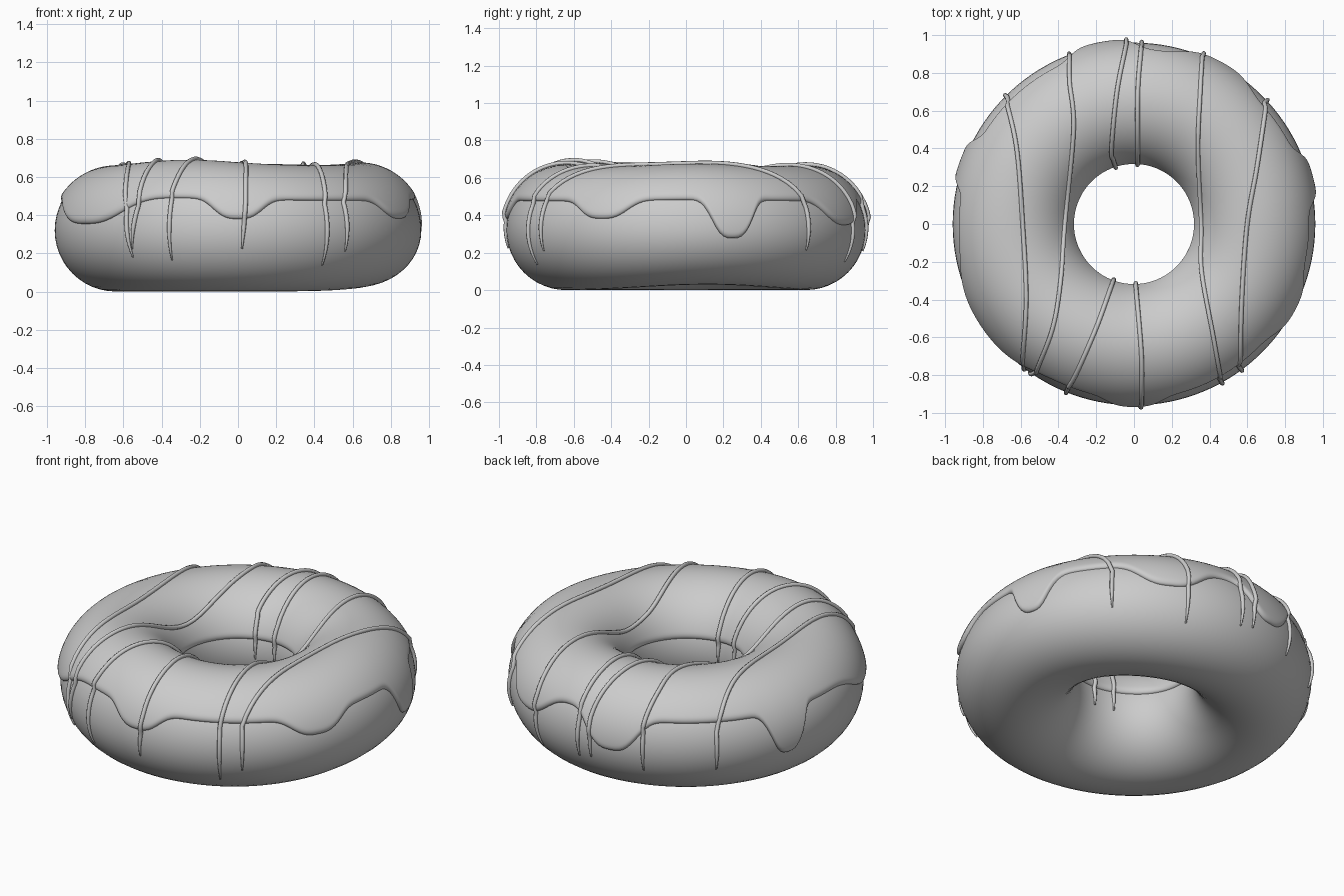
import bpy
import bmesh
from math import sin, cos, pi, atan2, acos, asin, hypot, exp, sqrt, degrees, radians
from mathutils import Vector

cube = bpy.data.objects.get("Cube")
if cube:
    bpy.data.objects.remove(cube)

RING = 0.64       # radius of the ring's centre line
WIDE = 0.32       # half width of the dough
TALL = 0.32       # half height of the dough
ICING = 0.02      # icing thickness

# Swells and drips around the ring: (angle in degrees, half width, amount)
DRIPS = [(270, 9, .105), (332, 10, .1), (15, 7.5, .215), (62, 12, .135),
         (100, 10, .19), (160, 7, .245), (214, 19, .13)]
SWELLS = [(246, 32, .03), (5, 28, .016), (80, 25, .008)]
LIFTS = [(10, 40, .03)]


def sum_bumps(bumps, theta, power):
    total = 0
    for angle, width, amount in bumps:
        d = (degrees(theta) - angle + 180) % 360 - 180
        total += amount * exp(-abs(d / width) ** power)
    return total


def surface(theta, phi, offset=0):
    """Point on the dough at ring angle theta and section angle phi."""
    r = RING + (WIDE + offset) * cos(phi)
    z = TALL + (TALL + offset) * sin(phi)
    bumps, power = (SWELLS, 2) if sin(phi) > 0 else (LIFTS, 2)
    z += abs(sin(phi)) * sum_bumps(bumps, theta, power)
    return Vector((r * cos(theta), r * sin(theta), z))


def icing_limits(theta):
    """Section angles of the outer and the inner icing edge."""
    outer = 0.485 - sum_bumps(DRIPS, theta, 3)
    return asin((outer - TALL) / (TALL + ICING)), pi - 0.25


def icing_height(theta, phi):
    """Icing thickness with rounded lips at both edges."""
    low, high = icing_limits(theta)
    edge = min(phi - low, high - phi) / 0.1
    if edge <= 0:
        return 0
    return ICING * sqrt(1 - (1 - min(edge, 1)) ** 2)


def finish(bm, name):
    bmesh.ops.recalc_face_normals(bm, faces=bm.faces)
    mesh = bpy.data.meshes.new(name)
    bm.to_mesh(mesh)
    bm.free()
    mesh.shade_smooth()
    obj = bpy.data.objects.new(name, mesh)
    bpy.context.collection.objects.link(obj)
    mesh.materials.append(grey)
    return obj


def ring_grid(name, point, around, across, closed):
    """Skin a closed ring from point(theta, fraction across)."""
    bm = bmesh.new()
    count = across if closed else across + 1
    rows = [[bm.verts.new(point(2 * pi * i / around, j / across))
             for j in range(count)] for i in range(around)]
    for i in range(around):
        a, b = rows[i], rows[(i + 1) % around]
        for j in range(across):
            k = (j + 1) % count
            bm.faces.new((a[j], b[j], b[k], a[k]))
    return finish(bm, name)


grey = bpy.data.materials.new("plain grey")
grey.use_nodes = True
grey.diffuse_color = (0.6, 0.6, 0.6, 1)
grey.node_tree.nodes["Principled BSDF"].inputs["Base Color"].default_value = grey.diffuse_color

# Dough ring
ring_grid("dough", lambda t, s: surface(t, 2 * pi * s), 128, 48, True)


# Icing shell, with rows packed towards the rounded lips
def icing_point(theta, s):
    low, high = icing_limits(theta)
    packed = (1 - cos(pi * s)) / 2
    phi = low + (high - low) * packed
    sink = -0.004 if s in (0, 1) else 0
    return surface(theta, phi, icing_height(theta, phi) + sink)


ring_grid("icing", icing_point, 300, 48, False)


# Drizzle lines laid over the ring
def smooth_path(points, steps=10):
    pts = [Vector(p) for p in points]
    pts = [2 * pts[0] - pts[1]] + pts + [2 * pts[-1] - pts[-2]]
    path = []
    for a, b, c, d in zip(pts, pts[1:], pts[2:], pts[3:]):
        for i in range(steps):
            t = i / steps
            path.append(0.5 * (2 * b + (c - a) * t + (2 * a - 5 * b + 4 * c - d) * t * t
                               + (3 * b - a - 3 * c + d) * t ** 3))
    return path + [pts[-2]]


def section_angles(p):
    theta = atan2(p.y, p.x)
    if p.x < 0:
        theta %= 2 * pi
    ratio = (hypot(p.x, p.y) - RING) / (WIDE + ICING)
    return theta, acos(max(-0.97, min(0.97, ratio)))


def tail(start, drop_to, drift):
    """Run an end down the side of the ring, outside or in the hole."""
    theta, phi = start
    goal = drop_to if phi < pi / 2 else pi + 0.1
    return [(theta + drift * i / 10, phi + (goal - phi) * i / 10) for i in range(1, 11)]


def drizzle(name, points, back_end, front_end, drift=0):
    line = [section_angles(p) for p in smooth_path(points)]
    line = tail(line[0], back_end, 0)[::-1] + line + tail(line[-1], front_end, drift)
    curve = bpy.data.curves.new(name, "CURVE")
    curve.dimensions = "3D"
    curve.bevel_depth = 0.012
    curve.bevel_resolution = 2
    curve.use_fill_caps = True
    spline = curve.splines.new("POLY")
    spline.points.add(len(line) - 1)
    for i, (point, (theta, phi)) in enumerate(zip(spline.points, line)):
        position = surface(theta, phi, icing_height(theta, phi) + 0.005)
        point.co = (*position, 1)
        point.radius = min(1, 0.35 + min(i, len(line) - 1 - i) / 8)
    spline.use_smooth = True
    obj = bpy.data.objects.new(name, curve)
    bpy.context.collection.objects.link(obj)
    curve.materials.append(grey)


drizzle("drizzle_far_right", [(-.68, .68), (-.62, .4), (-.59, 0), (-.57, -.4), (-.59, -.76)],
        -.35, -.45, .03)
drizzle("drizzle_mid_right", [(-.34, .89), (-.34, .75), (-.32, .5), (-.37, 0), (-.39, -.3),
                              (-.43, -.55), (-.52, -.79)], -.4, -.3, -.04)
drizzle("drizzle_centre_right_back", [(-.04, .95), (-.09, .7), (-.12, .4), (-.11, .34)], -.3, 0)
drizzle("drizzle_centre_right_front", [(-.12, -.33), (-.2, -.55), (-.3, -.78), (-.35, -.87)],
        0, -.5)
drizzle("drizzle_centre_left_back", [(.04, .95), (.02, .7), (.02, .34)], -.35, 0)
drizzle("drizzle_centre_left_front", [(.01, -.33), (.04, -.7), (.04, -.95)], 0, -.3, -.02)
drizzle("drizzle_mid_left", [(.36, .88), (.35, .7), (.34, .4), (.36, 0), (.36, -.25),
                             (.42, -.6), (.46, -.83)], -.55, -.6)
drizzle("drizzle_far_left", [(.7, .65), (.65, .3), (.6, 0), (.57, -.4), (.56, -.76)],
        -.35, -.35)
